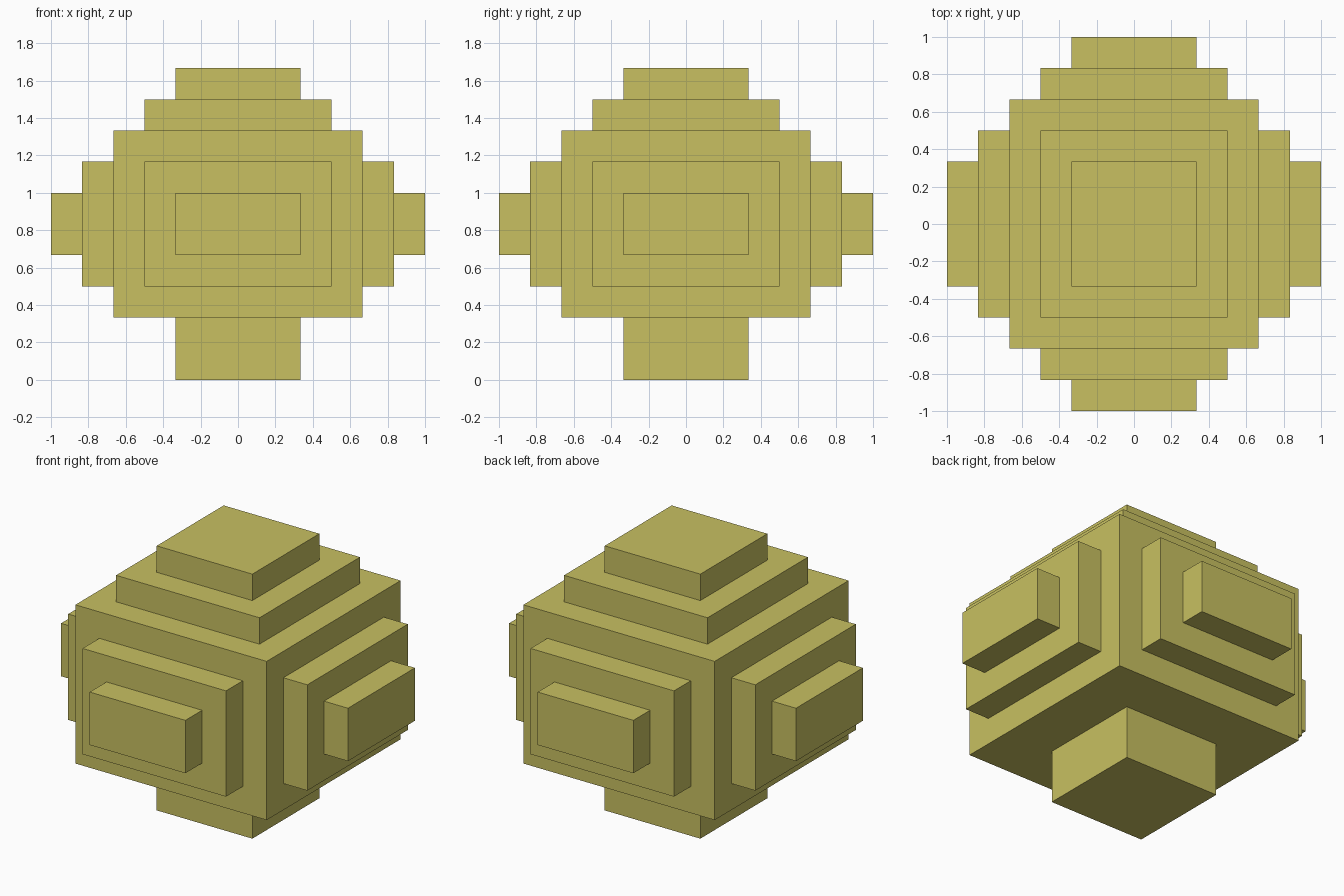
import bpy, bmesh
from mathutils import Matrix, Vector

if "Cube" in bpy.data.objects:
    bpy.data.objects.remove(bpy.data.objects["Cube"])

STEP = 1 / 6

# Single flat colour
mat = bpy.data.materials.new("olive yellow")
mat.diffuse_color = (0.58, 0.53, 0.12, 1)
mat.use_nodes = True
mat.node_tree.nodes["Principled BSDF"].inputs["Base Color"].default_value = mat.diffuse_color


def step_out(bm, face, inset, height):
    """Inset a face, push the middle outwards and return the new cap."""
    normal = face.normal.copy()
    bmesh.ops.inset_individual(bm, faces=[face], thickness=inset, use_even_offset=True)
    cap = bmesh.ops.extrude_discrete_faces(bm, faces=[face])["faces"][0]
    bmesh.ops.translate(bm, verts=cap.verts[:], vec=normal * height)
    cap.normal_update()
    return cap


# Core block
bm = bmesh.new()
bmesh.ops.create_cube(bm, size=1, matrix=Matrix.Translation((0, 0, 5 * STEP))
                      @ Matrix.Diagonal((8 * STEP, 8 * STEP, 6 * STEP, 1)))
bm.normal_update()

for face in bm.faces[:]:
    if face.normal.z < -0.5:
        # Square foot below
        step_out(bm, face, 2 * STEP, 2 * STEP)
    else:
        # Two stepped tiers on the sides and top
        for _ in range(2):
            face = step_out(bm, face, STEP, STEP)

bmesh.ops.recalc_face_normals(bm, faces=bm.faces[:])
mesh = bpy.data.meshes.new("stepped_block")
bm.to_mesh(mesh)
bm.free()
mesh.materials.append(mat)
bpy.context.collection.objects.link(bpy.data.objects.new("stepped_block", mesh))
